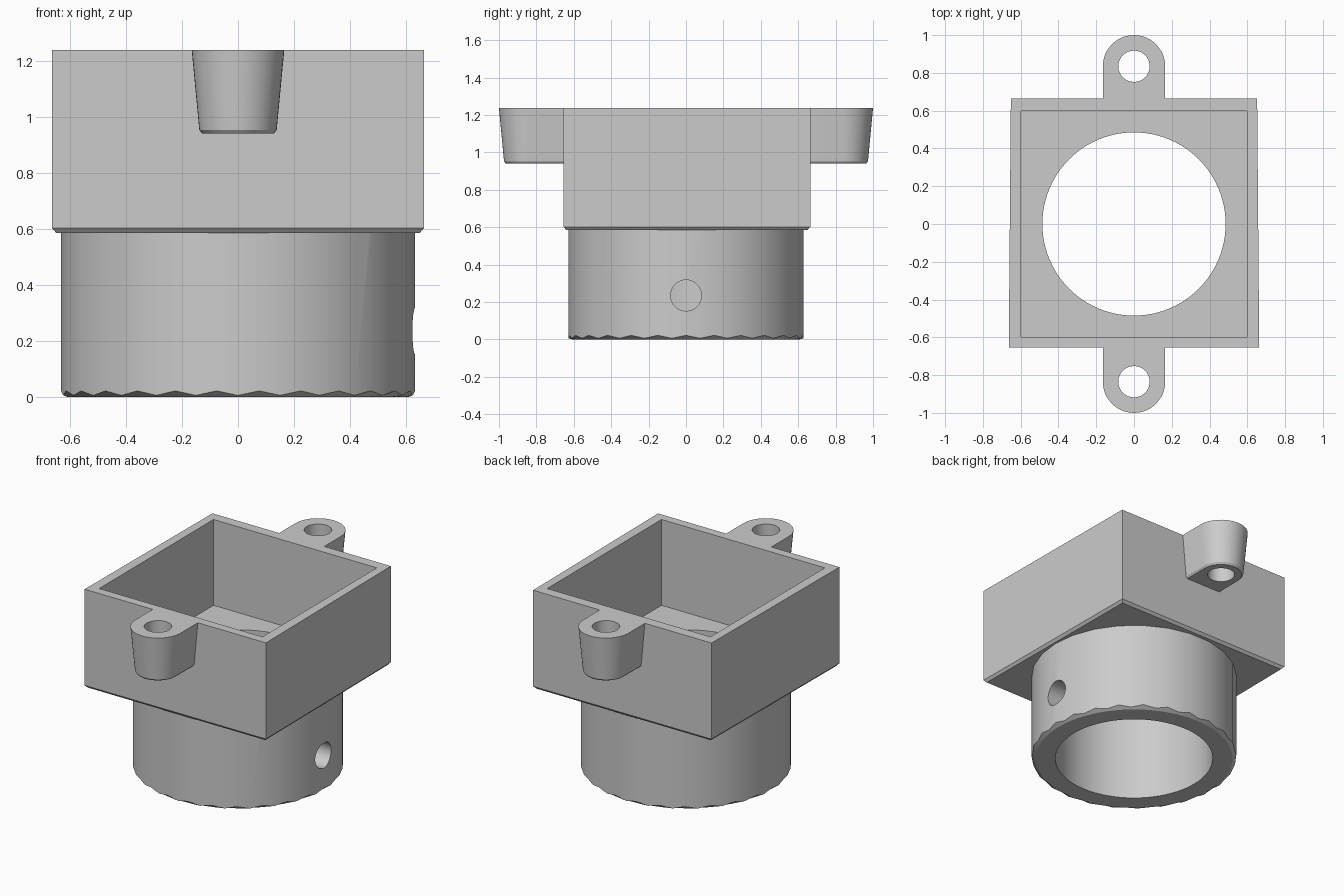
import bpy
import bmesh
from math import cos, sin, pi, tau

cube = bpy.data.objects.get("Cube")
if cube:
    bpy.data.objects.remove(cube, do_unlink=True)

grey = bpy.data.materials.new("plain_grey")
grey.use_nodes = True
colour = (0.6, 0.6, 0.6, 1)
grey.diffuse_color = colour
grey.node_tree.nodes["Principled BSDF"].inputs["Base Color"].default_value = colour


def loft(name, rings):
    """Closed solid skinned through a stack of equally long outlines."""
    bm = bmesh.new()
    loops = [[bm.verts.new(p) for p in ring] for ring in rings]
    n = len(loops[0])
    for low, high in zip(loops, loops[1:]):
        for i in range(n):
            j = (i + 1) % n
            bm.faces.new((low[i], low[j], high[j], high[i]))
    bm.faces.new(loops[0][::-1])
    bm.faces.new(loops[-1])
    bmesh.ops.recalc_face_normals(bm, faces=bm.faces)
    mesh = bpy.data.meshes.new(name)
    bm.to_mesh(mesh)
    bm.free()
    mesh.materials.append(grey)
    obj = bpy.data.objects.new(name, mesh)
    bpy.context.collection.objects.link(obj)
    return obj


def circle(r, z, n, y=0):
    return [(r * cos(tau * i / n), y + r * sin(tau * i / n), z) for i in range(n)]


def cylinder(name, r, z0, z1, n, y=0):
    return loft(name, [circle(r, z0, n, y), circle(r, z1, n, y)])


def combine(target, tool, operation):
    mod = target.modifiers.new(operation.title(), 'BOOLEAN')
    mod.operation = operation
    mod.solver = 'EXACT'
    mod.object = tool
    bpy.context.view_layer.objects.active = target
    bpy.ops.object.modifier_apply(modifier=mod.name)
    bpy.data.objects.remove(tool, do_unlink=True)


TOP = 1.237

# Square box, slightly wider at the front, with a thin bevel below
def box_ring(z, inset=0.0):
    front, back, side, rear = 0.655 - inset, 0.665 - inset, 0.663 - inset, 0.652 - inset
    return [(-side, -front, z), (side, -front, z), (rear, back, z), (-rear, back, z)]

housing = loft("housing", [box_ring(0.585, 0.015), box_ring(0.602), box_ring(TOP)])

# Faceted round collar whose bevelled rim makes shallow scallops
SIDES = 26
def collar_ring(radius, corner_z, middle_z):
    ring = []
    for i in range(SIDES * 2):
        a = pi * i / SIDES
        r = radius if i % 2 == 0 else radius * cos(pi / SIDES)
        ring.append((r * cos(a), r * sin(a), middle_z if i % 2 else corner_z))
    return ring

collar = loft("collar", [circle(0.608, 0, SIDES * 2),
                         collar_ring(0.632, 0.022, 0.006),
                         collar_ring(0.632, 0.63, 0.63)])
combine(housing, collar, 'UNION')

# Tapered mounting ears, front and back
def ear_ring(sign, r, z):
    arc = [(r * cos(pi * i / 24), sign * (0.835 + r * sin(pi * i / 24)), z)
           for i in range(25)]
    return [(r, sign * 0.63, z)] + arc + [(-r, sign * 0.63, z)]

for sign in (-1, 1):
    ear = loft("ear", [ear_ring(sign, 0.128, 0.94), ear_ring(sign, 0.138, 0.952),
                       ear_ring(sign, 0.165, TOP)])
    combine(housing, ear, 'UNION')

# Square pocket, round bore and screw holes
p = 0.597
corners = [(-p, -p), (p, -p), (p, p), (-p, p)]
pocket = loft("pocket_cutter", [[(x, y, z) for x, y in corners] for z in (0.67, 1.4)])
combine(housing, pocket, 'DIFFERENCE')
combine(housing, cylinder("bore_cutter", 0.485, -0.2, 1.0, 96), 'DIFFERENCE')
for y in (-0.835, 0.835):
    combine(housing, cylinder("screw_cutter", 0.083, 0.8, 1.4, 32, y), 'DIFFERENCE')

# Set-screw hole through the left wall of the collar
side_hole = loft("side_cutter", [[(x, y, 0.235 + z) for z, y, _ in circle(0.083, 0, 32)]
                                 for x in (0.3, 0.8)])
combine(housing, side_hole, 'DIFFERENCE')

bpy.ops.object.select_all(action='DESELECT')
housing.select_set(True)
bpy.context.view_layer.objects.active = housing
bpy.ops.object.shade_smooth_by_angle(angle=pi / 7)
